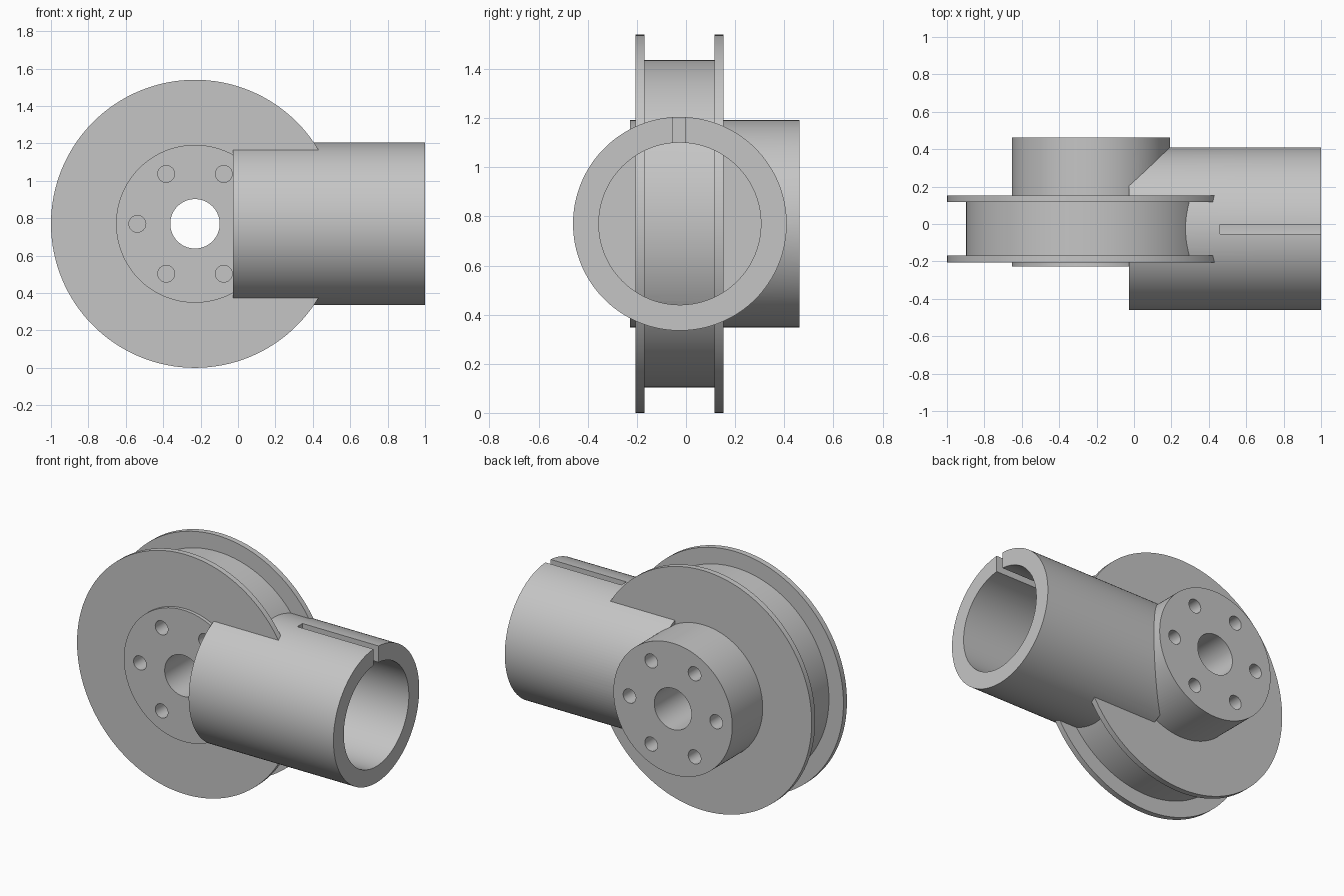
import bpy, bmesh, math
from mathutils import Matrix, Vector

cube = bpy.data.objects.get("Cube")
if cube:
    bpy.data.objects.remove(cube, do_unlink=True)

AXIS_Z = 0.77      # height shared by both axes
HUB_X = -0.23      # wheel axis position
TUBE_Y = -0.025    # tube axis position

grey = bpy.data.materials.new("plain grey")
grey.use_nodes = True
colour = (0.56, 0.56, 0.56, 1)
grey.diffuse_color = colour
grey.node_tree.nodes["Principled BSDF"].inputs["Base Color"].default_value = colour


def add_object(name, bm):
    bmesh.ops.recalc_face_normals(bm, faces=bm.faces)
    mesh = bpy.data.meshes.new(name)
    bm.to_mesh(mesh)
    bm.free()
    obj = bpy.data.objects.new(name, mesh)
    bpy.context.collection.objects.link(obj)
    mesh.materials.append(grey)
    return obj


def lathe(name, profile, turn, centre, steps=128):
    """Revolve a (radius, distance) profile about z, then turn and place it."""
    bm = bmesh.new()
    verts = [bm.verts.new((r, 0, h)) for r, h in profile]
    edges = [bm.edges.new(pair) for pair in zip(verts, verts[1:])]
    if profile[0][0] > 0:
        edges.append(bm.edges.new((verts[-1], verts[0])))
    bmesh.ops.spin(bm, geom=verts + edges, cent=(0, 0, 0), axis=(0, 0, 1),
                   angle=math.tau, steps=steps, use_merge=True)
    bmesh.ops.remove_doubles(bm, verts=bm.verts, dist=0.0001)
    bm.transform(Matrix.Translation(Vector(centre)) @ turn)
    return add_object(name, bm)


def boolean(obj, other, operation):
    mod = obj.modifiers.new(operation.lower(), "BOOLEAN")
    mod.object, mod.operation, mod.solver = other, operation, "EXACT"
    bpy.context.view_layer.objects.active = obj
    bpy.ops.object.modifier_apply(modifier=mod.name)
    bpy.data.objects.remove(other, do_unlink=True)


along_y = Matrix.Rotation(-math.pi / 2, 4, "X")
along_x = Matrix.Rotation(math.pi / 2, 4, "Y")

# Grooved wheel with its hub and centre bore
BORE, HUB, GROOVE, RIM = 0.132, 0.422, 0.667, 0.77
FRONT, BACK = -0.227, 0.462
body = lathe("grooved_wheel_and_tube", [
    (BORE, FRONT), (HUB, FRONT), (HUB, -0.205), (RIM, -0.205),
    (RIM, -0.169), (GROOVE, -0.169), (GROOVE, 0.117), (RIM, 0.117),
    (RIM, 0.153), (HUB, 0.153), (HUB, BACK), (BORE, BACK),
], along_y, (HUB_X, 0, AXIS_Z))

# Side tube with a blind bore
tube = lathe("side_tube", [
    (0, -0.028), (0.435, -0.028), (0.435, 1), (0.33, 1), (0.33, 0.2), (0, 0.2),
], along_x, (0, TUBE_Y, AXIS_Z))
boolean(body, tube, "UNION")

# Keyway through the top wall of the tube
bm = bmesh.new()
bmesh.ops.create_cube(bm, size=1, matrix=Matrix.Translation((0.78, -0.028, AXIS_Z + 0.4))
                      @ Matrix.Diagonal((0.64, 0.052, 0.4, 1)))
boolean(body, add_object("keyway_cutter", bm), "DIFFERENCE")

# Ring of blind bolt holes in both hub faces; the tube covers one at the front
for face_y in (FRONT, BACK):
    for i in range(6):
        if face_y == FRONT and i == 0:
            continue
        a = i * math.pi / 3
        bm = bmesh.new()
        bmesh.ops.create_cone(bm, cap_ends=True, segments=32, radius1=0.045,
                              radius2=0.045, depth=0.3)
        bm.transform(Matrix.Translation((HUB_X + 0.308 * math.cos(a), face_y,
                                         AXIS_Z + 0.308 * math.sin(a))) @ along_y)
        boolean(body, add_object("bolt_hole_cutter", bm), "DIFFERENCE")

# Smooth curved walls, sharp rims
bpy.ops.object.select_all(action="DESELECT")
body.select_set(True)
bpy.context.view_layer.objects.active = body
bpy.ops.object.shade_smooth_by_angle(angle=math.radians(30))
